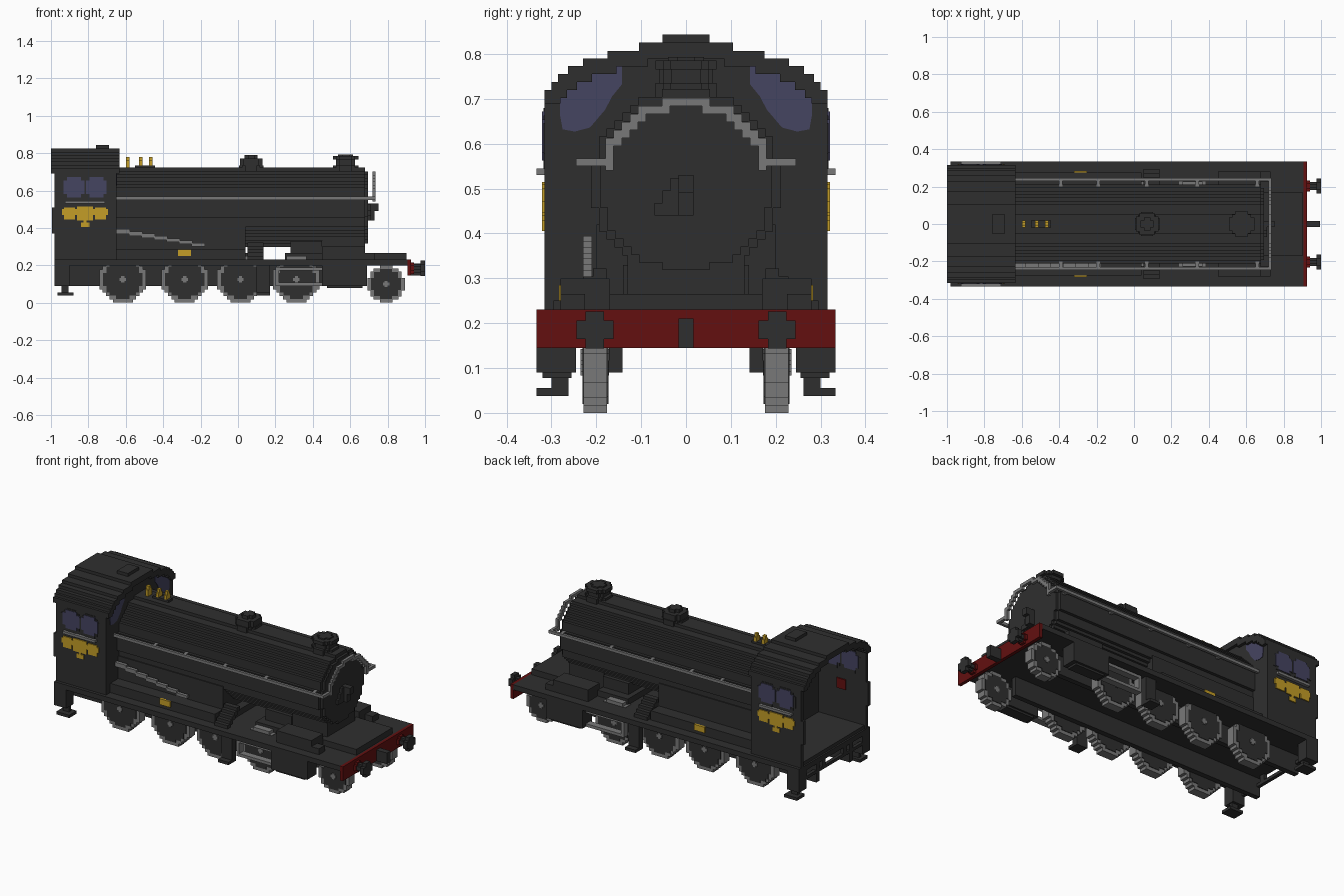
import bpy, bmesh, math
from mathutils import Vector

if "Cube" in bpy.data.objects:
    bpy.data.objects.remove(bpy.data.objects["Cube"], do_unlink=True)

V = 0.0175  # block step


def material(name, rgb):
    m = bpy.data.materials.new(name)
    m.use_nodes = True
    m.diffuse_color = (*rgb, 1)
    b = m.node_tree.nodes["Principled BSDF"]
    b.inputs["Base Color"].default_value = (*rgb, 1)
    b.inputs["Roughness"].default_value = 0.8
    return m


BLACK = material("soot black", (0.028, 0.028, 0.028))
GREY = material("steel grey", (0.19, 0.19, 0.19))
YELLOW = material("brass yellow", (0.55, 0.34, 0.02))
RED = material("buffer red", (0.125, 0.005, 0.005))
BLUE = material("window blue", (0.06, 0.058, 0.12))


def finish(bm, name, mat):
    bmesh.ops.recalc_face_normals(bm, faces=bm.faces[:])
    me = bpy.data.meshes.new(name)
    bm.to_mesh(me)
    bm.free()
    me.materials.append(mat)
    ob = bpy.data.objects.new(name, me)
    bpy.context.scene.collection.objects.link(ob)
    return ob


def prism(name, pts, axis, a, b, mat):
    """Extrude a flat outline along x (outline y,z), y (x,z) or z (x,y)."""
    place = {"x": lambda u, v: (a, u, v), "y": lambda u, v: (u, a, v), "z": lambda u, v: (u, v, a)}[axis]
    bm = bmesh.new()
    f = bm.faces.new([bm.verts.new(place(u, v)) for u, v in pts])
    ext = bmesh.ops.extrude_face_region(bm, geom=[f])
    move = Vector([(b - a) * (axis == k) for k in "xyz"])
    bmesh.ops.translate(bm, vec=move, verts=[g for g in ext["geom"] if isinstance(g, bmesh.types.BMVert)])
    return finish(bm, name, mat)


def box(name, x, y, z, mat=BLACK):
    return prism(name, [(x[0], y[0]), (x[1], y[0]), (x[1], y[1]), (x[0], y[1])], "z", z[0], z[1], mat)


def pair(name, x, y, z, mat=BLACK):
    """Matching boxes on both sides; y is the distance from the centre line."""
    box("left_" + name, x, y, z, mat)
    box("right_" + name, x, (-y[1], -y[0]), z, mat)


def half_steps(r, step=V):
    """Quarter circle as stair points from the side (r, 0) up to the top."""
    n = max(2, round(r / step))
    h = r / n
    pts = []
    for i in range(n):
        w = round(math.sqrt(max(0, r * r - ((i + 0.5) * h) ** 2)) / h) * h
        w = max(w, h)
        if pts and abs(pts[-1][0] - w) < 1e-6:
            pts[-1] = (w, (i + 1) * h)
        else:
            pts += [(w, i * h), (w, (i + 1) * h)]
    return pts


def disc_outline(r, cu, cv, step=V):
    q = half_steps(r, step)[1:]
    top = q + [(-u, v) for u, v in reversed(q)]
    full = top + [(-u, -v) for u, v in top]
    return [(cu + u, cv + v) for u, v in full]


# Boiler, smokebox door, firebox and saddle
prism("boiler", disc_outline(0.212, 0, 0.51), "x", -0.65, 0.68, BLACK)
prism("smokebox_door", disc_outline(0.192, 0, 0.51), "x", 0.68, 0.695, BLACK)
box("firebox", (-0.65, 0.04), (-0.2, 0.2), (0.22, 0.42))
box("smokebox_saddle", (0.45, 0.68), (-0.13, 0.13), (0.22, 0.36))
box("front_deck", (0.66, 0.9), (-0.17, 0.17), (0.22, 0.265))
box("hole_edge_rear", (0.04, 0.09), (-0.19, 0.19), (0.22, 0.265))
box("hole_edge_front", (0.25, 0.45), (-0.19, 0.19), (0.22, 0.265))
box("boiler_band", (0.28, 0.45), (-0.14, 0.14), (0.26, 0.33))
box("door_handle", (0.69, 0.75), (-0.017, 0.017), (0.49, 0.53))
box("door_handle_bar", (0.69, 0.73), (-0.017, 0.017), (0.44, 0.53))
for i, w in enumerate((0.07, 0.052, 0.035)):
    box("door_latch", (0.69, 0.71), (-w, -0.01), (0.44 + i * 0.028, 0.468 + i * 0.028))

# Dome, chimney and whistles
for name, cx, layers in (
        ("dome", 0.07, ((0.065, 0.70, 0.735), (0.06, 0.735, 0.77), (0.035, 0.77, 0.79))),
        ("chimney", 0.575, ((0.068, 0.70, 0.735), (0.05, 0.735, 0.765), (0.068, 0.765, 0.785), (0.04, 0.785, 0.793)))):
    for r, z0, z1 in layers:
        prism(name, disc_outline(r, cx, 0), "z", z0, z1, BLACK)
box("whistle_base", (-0.55, -0.445), (-0.018, 0.018), (0.71, 0.735))
for x in (-0.59, -0.52, -0.467):
    box("whistle", (x - 0.009, x + 0.009), (-0.018, 0.018), (0.72, 0.76), YELLOW)
    box("whistle_top", (x - 0.009, x + 0.009), (-0.009, 0.009), (0.76, 0.78), YELLOW)

# Handrails along the boiler and over the smokebox front
pair("handrail", (-0.65, 0.735), (0.23, 0.245), (0.55, 0.567), GREY)
pair("handrail_corner", (0.718, 0.735), (0.178, 0.245), (0.55, 0.567), GREY)
outer = [(u, v) for u, v in half_steps(0.197) if v > 0.05]
arc = [(outer[0][0], 0.045)] + outer
inner = [(u - 0.018, v - 0.018) for u, v in arc]
inner[0] = (inner[0][0], 0.045)
ring = arc + [(-u, v) for u, v in reversed(arc)] + [(-u, v) for u, v in inner] + inner[::-1]
prism("front_rail_arch", [(u, v + 0.505) for u, v in ring], "x", 0.718, 0.735, GREY)
for x in (-0.4, -0.2, 0.06, 0.33, 0.65):
    pair("rail_bracket", (x, x + V), (0.2, 0.235), (0.55, 0.565), GREY)

# Sloping control rod on the right side
for i in range(7):
    x = -0.65 + i * 0.067
    box("control_rod", (x, x + 0.072), (-0.23, -0.21), (0.368 - i * 0.011, 0.394 - i * 0.0125), GREY)

# Running board, splashers, boxes and climbing steps
box("running_board", (-0.98, 0.907), (-0.333, 0.333), (0.2, 0.23))
pair("splasher", (-0.65, 0.04), (0.17, 0.275), (0.22, 0.285))
pair("nameplate", (-0.32, -0.25), (0.27, 0.283), (0.25, 0.285), YELLOW)
pair("side_box", (0.45, 0.68), (0.17, 0.28), (0.22, 0.30))
pair("small_front_box", (0.68, 0.73), (0.225, 0.28), (0.22, 0.265))
for i in range(5):
    pair("climbing_step", (0.05, 0.137), (0.265 - i * 0.022, 0.295 - i * 0.022),
         (0.225 + i * 0.018, 0.25 + i * 0.018))

# Cab: stepped roof shell, walls and windows
roof = [(0.315, 0.69), (0.315, 0.72), (0.30, 0.72), (0.30, 0.737), (0.285, 0.737), (0.285, 0.755),
        (0.263, 0.755), (0.263, 0.773), (0.23, 0.773), (0.23, 0.79), (0.175, 0.79), (0.175, 0.807),
        (0.105, 0.807), (0.105, 0.825)]
under = [(u - 0.02, max(v - 0.035, 0.69)) for u, v in roof]
under = [p for i, p in enumerate(under) if p not in under[:i]]
shell = roof + [(-u, v) for u, v in reversed(roof)] + [(-u, v) for u, v in under] + under[::-1]
prism("cab_roof", shell, "x", -1.0, -0.633, BLACK)
wall = [(0.315, 0.2)] + roof[1:-1] + [(0.105, 0.807)]
wall = wall[:-1]
prism("cab_front_wall", wall + [(-u, v) for u, v in reversed(wall)], "x", -0.668, -0.65, BLACK)
box("roof_hatch", (-0.76, -0.69), (-0.052, 0.052), (0.81, 0.843))
pair("cab_side", (-0.98, -0.65), (0.295, 0.315), (0.2, 0.72))
pair("cab_rear_grip", (-0.995, -0.98), (0.295, 0.315), (0.37, 0.51))
box("cab_floor", (-0.97, -0.66), (-0.3, 0.3), (0.22, 0.25))

pane = [(0.174, 0.775), (0.143, 0.775), (0.143, 0.732), (0.165, 0.705), (0.18, 0.676), (0.214, 0.636),
        (0.248, 0.627), (0.275, 0.632), (0.281, 0.665), (0.281, 0.71), (0.237, 0.748)]
for s in (1, -1):
    for x in (-0.651, -0.671):
        prism("cab_front_window", [(s * u, v) for u, v in pane], "x", x, x + 0.004, BLUE)
    for cx in (-0.877, -0.757):
        prism("window_frame", disc_outline(0.068, cx, 0.612), "y", s * 0.293, s * 0.318, BLACK)
        prism("cab_side_window", disc_outline(0.055, cx, 0.617), "y", s * 0.290, s * 0.321, BLUE)
pair("cab_sill_rail", (-0.925, -0.71), (0.315, 0.333), (0.53, 0.545), GREY)

# Brass crest on the cab sides, red plates inside
for x0, x1, z0, z1 in ((-0.93, -0.872, 0.445, 0.51), (-0.862, -0.775, 0.44, 0.515),
                       (-0.765, -0.705, 0.445, 0.51), (-0.94, -0.695, 0.47, 0.50),
                       (-0.84, -0.795, 0.405, 0.43), (-0.825, -0.81, 0.42, 0.45)):
    pair("crest", (x0, x1), (0.31, 0.321), (z0, z1), YELLOW)
pair("inner_red_plate", (-0.85, -0.79), (0.288, 0.296), (0.43, 0.49), RED)

# Wheels: steel tyre, dark face and steel hub on both sides
for cx, r in ((-0.616, 0.125), (-0.285, 0.125), (0.013, 0.125), (0.312, 0.125), (0.792, 0.1)):
    for s in (1, -1):
        prism("wheel_tyre", disc_outline(r, cx, r), "y", s * 0.176, s * 0.228, GREY)
        prism("wheel_face", disc_outline(r - 0.02, cx, r), "y", s * 0.173, s * 0.231, BLACK)
        prism("wheel_hub", disc_outline(0.017, cx, r, 0.009), "y", s * 0.172, s * 0.235, GREY)

# Frames, cylinders, slide bars and hanging steps
pair("frame", (-0.98, 0.69), (0.142, 0.172), (0.09, 0.21))
pair("cylinder", (0.45, 0.69), (0.245, 0.333), (0.09, 0.21))
pair("cylinder_bottom", (0.475, 0.665), (0.255, 0.32), (0.078, 0.1))
for z in (0.09, 0.172):
    pair("slide_bar", (0.2, 0.45), (0.26, 0.3), (z, z + V), GREY)
pair("slide_bar_end", (0.2, 0.218), (0.26, 0.3), (0.09, 0.19), GREY)
pair("rear_valance", (-0.98, -0.9), (0.265, 0.333), (0.09, 0.21))
for x in (-0.965, 0.1):
    w = 0.085 if x < 0 else 0.07
    pair("step_hanger", (x + 0.02, x + 0.06), (0.28, 0.3), (0.05, 0.21))
    pair("step_tread", (x, x + w), (0.262, 0.333), (0.038, 0.055))
pair("middle_step_plate", (0.1, 0.17), (0.262, 0.3), (0.055, 0.21))

# Rear frame end
box("rear_beam", (-0.98, -0.96), (-0.3, 0.3), (0.145, 0.163))
for y in (-0.29, -0.1, 0.1, 0.29):
    box("rear_post", (-0.98, -0.96), (y - 0.015, y + 0.015), (0.145, 0.21))

# Front beam, buffers and hook
box("buffer_beam", (0.905, 0.925), (-0.333, 0.333), (0.145, 0.23), RED)
for y in (-0.203, 0.203):
    prism("buffer_collar", disc_outline(0.03, y, 0.185), "x", 0.92, 0.94, RED)
    prism("buffer_stem", disc_outline(0.022, y, 0.185), "x", 0.92, 0.985, BLACK)
    prism("buffer_head", disc_outline(0.041, y, 0.185), "x", 0.975, 1.0, BLACK)
box("coupling_hook", (0.92, 0.995), (-0.017, 0.017), (0.145, 0.21))
